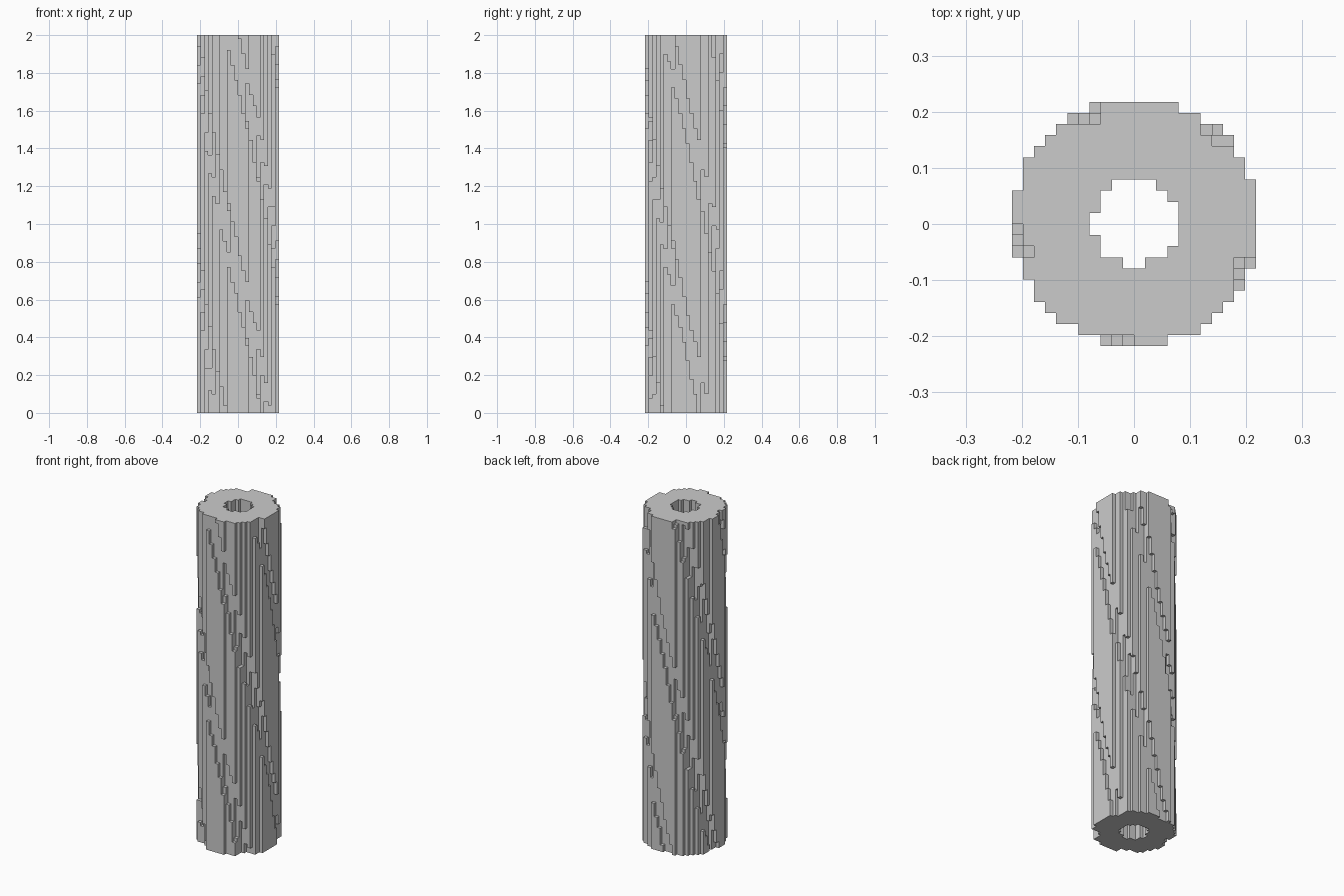
import bpy, bmesh, math

if "Cube" in bpy.data.objects:
    bpy.data.objects.remove(bpy.data.objects["Cube"])

LAYERS = 101                 # cubes along the height
CELL = 2 / LAYERS            # cube size
HALF = 11                    # half the width in cubes
OFFSET = 0.2                 # axis offset in cubes
OUTER, GROOVE, BORE = 11.1, 9.9, 3.87
SPACING = 72                 # degrees between the five grooves
TWIST = 63                   # degrees of twist per unit of height


def outer_radius(angle, z):
    """Radius of the rod, lowered inside the five twisted grooves."""
    centre = -27 + (2 - z) * TWIST
    d = abs((math.degrees(angle) - centre + SPACING / 2) % SPACING - SPACING / 2)
    t = min(max((d - 6) / 5, 0), 1)
    return GROOVE + (OUTER - GROOVE) * t


def filled(i, j, k):
    x, y = i + 0.5 - OFFSET, j + 0.5 - OFFSET
    r = math.hypot(x, y)
    return BORE < r < outer_radius(math.atan2(y, x), (k + 0.5) * CELL)


# Cubes that make up the rod
span = range(-HALF, HALF)
cells = {(i, j, k) for i in span for j in span for k in range(LAYERS) if filled(i, j, k)}

# Skin of the rod: one square wherever a cube meets empty space
bm = bmesh.new()
verts = {}


def corner(p):
    if p not in verts:
        verts[p] = bm.verts.new([c * CELL for c in p])
    return verts[p]


for cell in cells:
    for axis in range(3):
        u, v = (axis + 1) % 3, (axis + 2) % 3
        for side in (0, 1):
            near = list(cell)
            near[axis] += 2 * side - 1
            if tuple(near) in cells:
                continue
            loop = []
            for du, dv in ((0, 0), (1, 0), (1, 1), (0, 1)):
                p = list(cell)
                p[axis] += side
                p[u] += du
                p[v] += dv
                loop.append(corner(tuple(p)))
            bm.faces.new(loop if side else loop[::-1])

# Join the flat runs of squares
bmesh.ops.dissolve_limit(bm, angle_limit=0.01, verts=bm.verts[:], edges=bm.edges[:])

mesh = bpy.data.meshes.new("grooved_rod")
bm.to_mesh(mesh)
bm.free()
rod = bpy.data.objects.new("grooved_rod", mesh)
bpy.context.collection.objects.link(rod)

grey = bpy.data.materials.new("grey")
grey.diffuse_color = (0.6, 0.6, 0.6, 1)
grey.use_nodes = True
grey.node_tree.nodes["Principled BSDF"].inputs["Base Color"].default_value = grey.diffuse_color
mesh.materials.append(grey)
